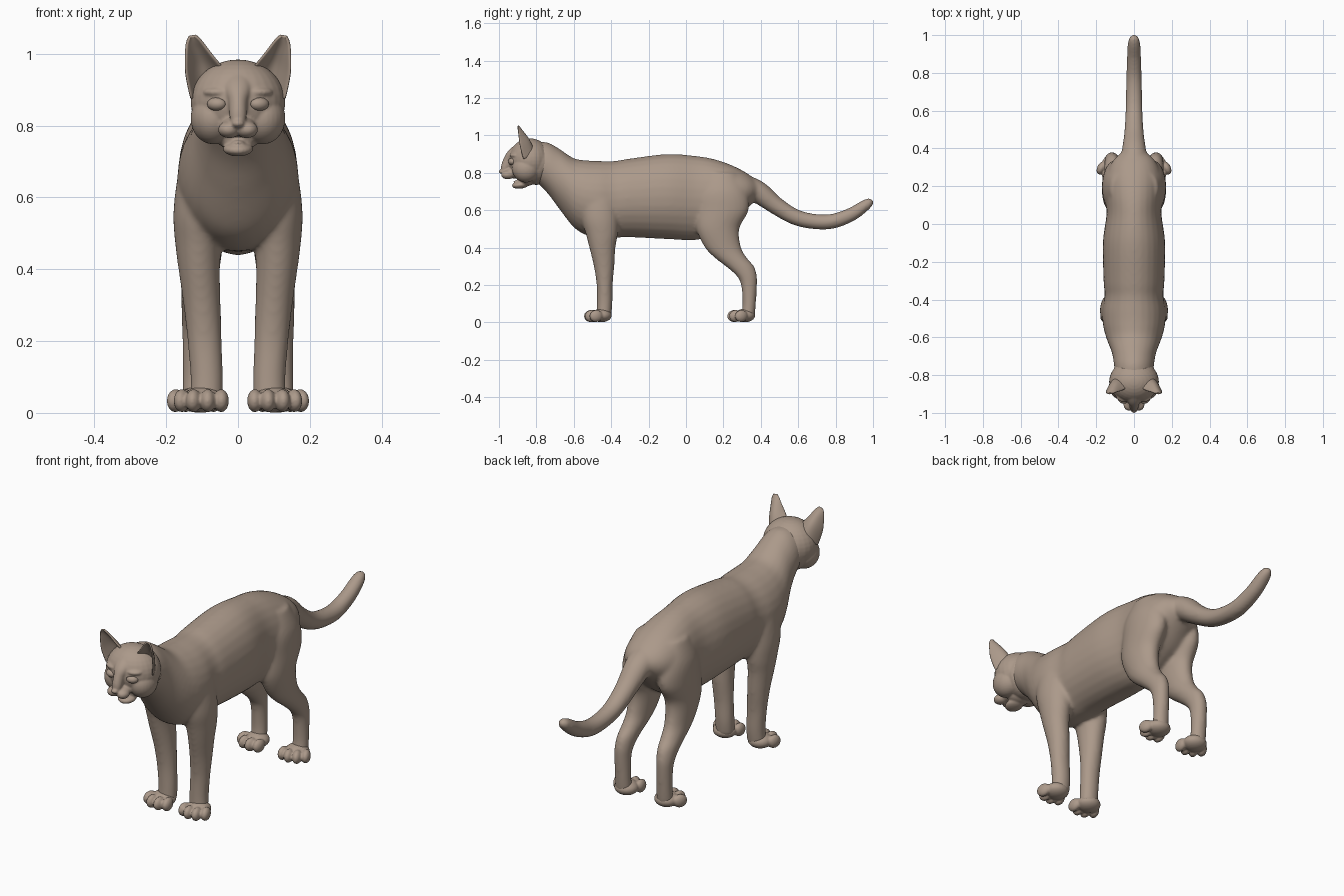
import bpy, bmesh, math
from mathutils import Vector, Matrix

if "Cube" in bpy.data.objects:
    bpy.data.objects.remove(bpy.data.objects["Cube"])

fur = bpy.data.materials.new("taupe_fur")
fur.diffuse_color = (0.41, 0.32, 0.255, 1)
fur.use_nodes = True
fur.node_tree.nodes["Principled BSDF"].inputs["Base Color"].default_value = fur.diffuse_color


def catmull(rows, steps=6):
    """Smoothly interpolate rows of numbers."""
    out = []
    for i in range(len(rows) - 1):
        a, b, c, d = (rows[max(0, min(len(rows) - 1, i + k))] for k in (-1, 0, 1, 2))
        for s in range(steps):
            t = s / steps
            out.append([0.5 * (2 * q + (r - p) * t + (2 * p - 5 * q + 4 * r - u) * t * t
                               + (3 * q - p - 3 * r + u) * t ** 3) for p, q, r, u in zip(a, b, c, d)])
    return out + [list(rows[-1])]


def loft(bm, rows, normal=None, sides=28):
    """Rows of (x, y, z, half width in x, half size across); closed tube."""
    rows = catmull(rows)
    pts = [Vector(r[:3]) for r in rows]
    rings = []
    for i, r in enumerate(rows):
        n = normal
        if n is None:
            t = pts[min(i + 1, len(pts) - 1)] - pts[max(i - 1, 0)]
            n = Vector((0, -t.z, t.y)).normalized()
        ring = []
        for k in range(sides):
            a = 2 * math.pi * k / sides
            ring.append(bm.verts.new(pts[i] + Vector((r[3] * math.cos(a), 0, 0)) + n * r[4] * math.sin(a)))
        rings.append(ring)
    for p, q in zip(rings, rings[1:]):
        for k in range(sides):
            bm.faces.new((p[k], p[(k + 1) % sides], q[(k + 1) % sides], q[k]))
    bm.faces.new(rings[0][::-1])
    bm.faces.new(rings[-1])


def ball(bm, centre, radii, turn=0, tilt=0):
    m = (Matrix.Translation(centre) @ Matrix.Rotation(turn, 4, 'Z')
         @ Matrix.Rotation(tilt, 4, 'X') @ Matrix.Diagonal((*radii, 1)))
    bmesh.ops.create_uvsphere(bm, u_segments=28, v_segments=18, radius=1, matrix=m)


def finish(bm, name, voxel=0, smooth=0):
    bmesh.ops.recalc_face_normals(bm, faces=bm.faces)
    me = bpy.data.meshes.new(name)
    bm.to_mesh(me)
    bm.free()
    me.materials.append(fur)
    me.polygons.foreach_set("use_smooth", [True] * len(me.polygons))
    ob = bpy.data.objects.new(name, me)
    bpy.context.collection.objects.link(ob)
    if voxel:
        m = ob.modifiers.new("merge", 'REMESH')
        m.mode, m.voxel_size, m.use_smooth_shade = 'VOXEL', voxel, True
    if smooth:
        m = ob.modifiers.new("soften", 'SMOOTH')
        m.factor, m.iterations = 0.5, smooth
    return ob


# Torso and neck: y, top, bottom, half width
bm = bmesh.new()
torso = [(-.80, .965, .75, .10), (-.74, .962, .69, .107), (-.68, .93, .61, .118), (-.60, .878, .508, .148),
         (-.53, .866, .465, .165), (-.46, .863, .45, .168), (-.38, .863, .452, .156), (-.30, .876, .455, .161),
         (-.10, .90, .445, .165), (.05, .89, .44, .146), (.15, .873, .47, .15), (.25, .838, .53, .148),
         (.33, .795, .61, .115), (.385, .75, .67, .06)]
loft(bm, [(0, y, (t + b) / 2, w, (t - b) / 2) for y, t, b, w in torso], Vector((0, 0, 1)))

# Tail
loft(bm, [(0, .28, .74, .08, .06), (0, .38, .70, .066, .06), (0, .48, .625, .052, .048),
          (0, .58, .565, .046, .043), (0, .68, .54, .043, .041), (0, .78, .54, .041, .040),
          (0, .88, .575, .038, .037), (0, .95, .62, .034, .032), (0, .985, .645, .025, .023),
          (0, .998, .655, .008, .008)])

# Legs: x, y, z, half width, half depth
front_leg = [(.085, -.46, .78, .045, .07), (.098, -.465, .68, .066, .10), (.108, -.46, .56, .072, .10),
             (.110, -.45, .47, .065, .085), (.108, -.447, .40, .058, .07), (.10, -.438, .30, .052, .055),
             (.093, -.435, .20, .048, .043), (.087, -.435, .10, .046, .042), (.088, -.44, .03, .046, .04)]
hind_leg = [(.075, .19, .80, .05, .08), (.093, .195, .70, .07, .13), (.10, .195, .60, .07, .14),
            (.103, .17, .50, .065, .115), (.106, .198, .40, .055, .097), (.109, .24, .345, .05, .086),
            (.113, .288, .30, .045, .076), (.116, .324, .25, .041, .055), (.117, .337, .20, .038, .043),
            (.116, .338, .10, .038, .036), (.115, .33, .03, .04, .038)]
for s in (1, -1):
    for leg in (front_leg, hind_leg):
        loft(bm, [(s * r[0], *r[1:]) for r in leg], Vector((0, 1, 0)))
finish(bm, "body", .008, 14)

# Paws with four toes each
for label, px, py, turn in (("front_paw", .098, -.452, .1), ("hind_paw", .112, .315, .25)):
    for s, side in ((1, "left"), (-1, "right")):
        bm = bmesh.new()
        place = Matrix.Translation((s * px, py, 0)) @ Matrix.Rotation(s * turn, 4, 'Z')
        ball(bm, place @ Vector((0, 0, .037)), (.058, .055, .036))
        for i, (tx, ty) in enumerate(((-.055, -.038), (-.02, -.056), (.02, -.056), (.055, -.034))):
            ball(bm, place @ Vector((s * tx, ty, .034)), (.0215, .036, .032), s * (turn + tx * 3), .15)
        finish(bm, side + "_" + label, .005, 3)

# Head
bm = bmesh.new()
ball(bm, (0, -.835, .866), (.132, .115, .118))
ball(bm, (0, -.80, .85), (.115, .10, .115))
loft(bm, [(0, -.87, .945, .05, .03), (0, -.925, .90, .04, .03), (0, -.947, .865, .027, .03),
          (0, -.965, .83, .024, .025), (0, -.975, .805, .02, .015)])
ball(bm, (0, -.983, .806), (.018, .018, .012))
ball(bm, (0, -.92, .80), (.05, .06, .03))
for s in (1, -1):
    ball(bm, (s * .068, -.855, .82), (.064, .075, .072))
    ball(bm, (s * .024, -.953, .789), (.031, .036, .024), s * .3)
    ball(bm, (s * .062, -.915, .893), (.038, .026, .014), s * .45)
# Open lower jaw and tongue
ball(bm, (0, -.885, .735), (.042, .046, .02), 0, .12)
ball(bm, (0, -.85, .765), (.06, .05, .035))
ball(bm, (0, -.89, .752), (.02, .033, .009))
head = finish(bm, "head", .0045, 5)

# Eyes set in carved sockets
bm = bmesh.new()
for s in (1, -1):
    ball(bm, (s * .06, -.943, .86), (.027, .02, .017), s * .45)
sockets = finish(bm, "socket_cutter")
sockets.hide_render = True
sockets.hide_set(True)
cut = head.modifiers.new("sockets", 'BOOLEAN')
cut.operation, cut.object, cut.solver = 'DIFFERENCE', sockets, 'EXACT'
bm = bmesh.new()
for s in (1, -1):
    ball(bm, (s * .059, -.928, .86), (.028, .022, .019), s * .45)
finish(bm, "eyes")

# Cupped ears: inner edge, back, outer edge from base to tip
ear = [((.03, -.865, .95), (.10, -.76, .92), (.13, -.87, .87)),
       ((.062, -.882, .985), (.105, -.79, .975), (.145, -.888, .94)),
       ((.088, -.889, 1.018), (.115, -.838, 1.01), (.146, -.895, .995)),
       ((.105, -.896, 1.04), (.125, -.875, 1.035), (.143, -.898, 1.03)),
       ((.119, -.90, 1.051), (.127, -.893, 1.051), (.134, -.90, 1.049))]
for s, side in ((1, "left"), (-1, "right")):
    bm = bmesh.new()
    grid = []
    for row in catmull([sum(r, ()) for r in ear], 4):
        a, b, c = (Vector((s * row[k], row[k + 1], row[k + 2])) for k in (0, 3, 6))
        grid.append([bm.verts.new(a * (1 - t) ** 2 + b * 2 * t * (1 - t) + c * t * t)
                     for t in (k / 12 for k in range(13))])
    for p, q in zip(grid, grid[1:]):
        for k in range(12):
            bm.faces.new((p[k], p[k + 1], q[k + 1], q[k]))
    ob = finish(bm, side + "_ear")
    m = ob.modifiers.new("thickness", 'SOLIDIFY')
    m.thickness, m.offset = .009, 0
    ob.modifiers.new("round", 'SUBSURF').levels = 1
